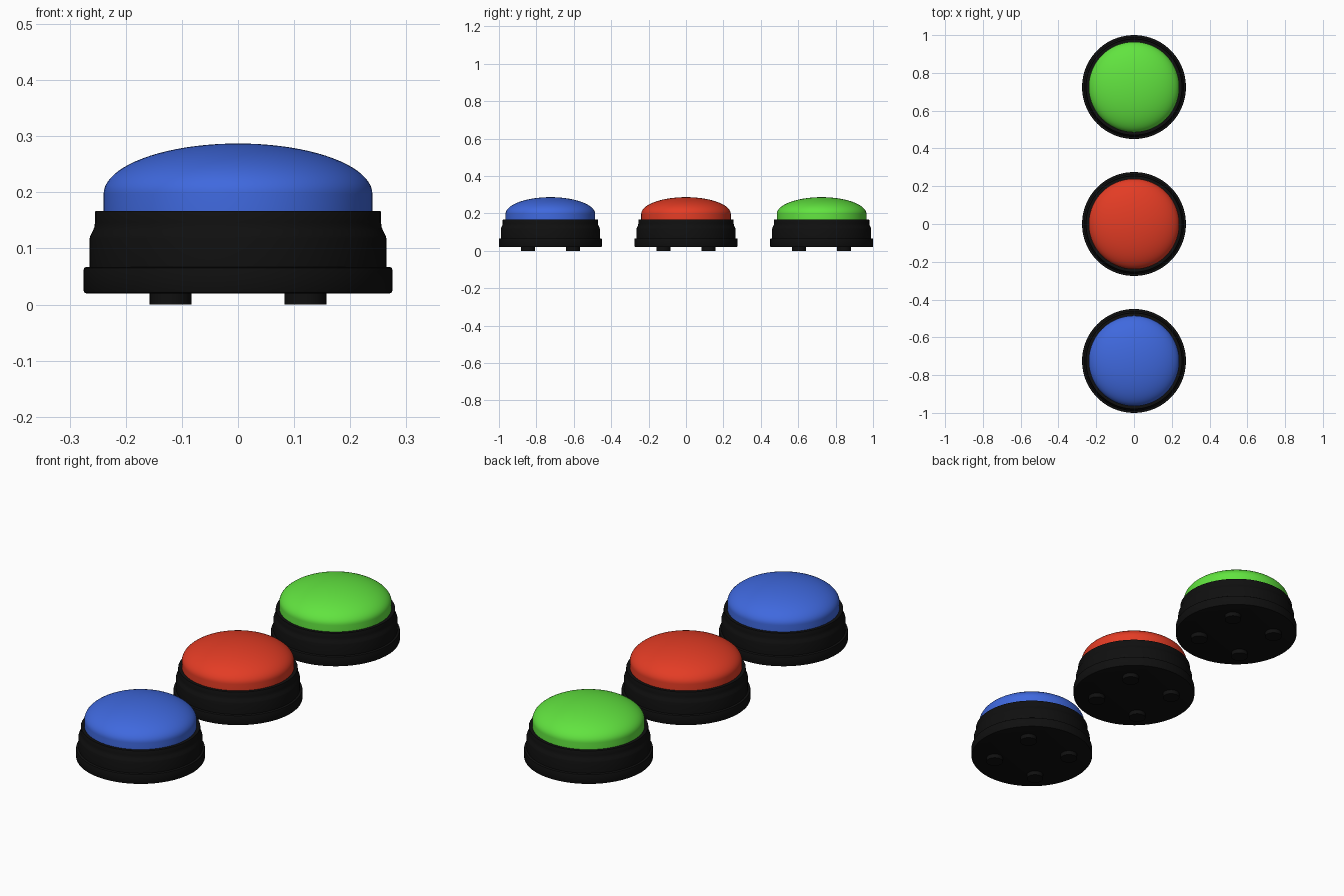
import bpy, bmesh, math
from mathutils import Matrix

if "Cube" in bpy.data.objects:
    bpy.data.objects.remove(bpy.data.objects["Cube"])

SEG = 96


def material(name, rgb):
    m = bpy.data.materials.new(name)
    m.diffuse_color = (*rgb, 1)
    m.use_nodes = True
    m.node_tree.nodes["Principled BSDF"].inputs["Base Color"].default_value = m.diffuse_color
    return m


def finish(name, bm, loc, mat, angle=35):
    bmesh.ops.recalc_face_normals(bm, faces=bm.faces)
    me = bpy.data.meshes.new(name)
    bm.to_mesh(me)
    bm.free()
    me.materials.append(mat)
    ob = bpy.data.objects.new(name, me)
    ob.location = loc
    bpy.context.collection.objects.link(ob)
    bpy.ops.object.select_all(action='DESELECT')
    ob.select_set(True)
    bpy.context.view_layer.objects.active = ob
    bpy.ops.object.shade_smooth_by_angle(angle=math.radians(angle))
    return ob


def lathe(name, profile, loc, mat):
    # Spin an (r, z) profile that starts and ends on the axis
    bm = bmesh.new()
    vs = [bm.verts.new((r, 0, z)) for r, z in profile]
    es = [bm.edges.new(p) for p in zip(vs, vs[1:])]
    bmesh.ops.spin(bm, geom=vs + es, axis=(0, 0, 1), cent=(0, 0, 0),
                   angle=math.tau, steps=SEG, use_duplicate=False)
    bmesh.ops.remove_doubles(bm, verts=bm.verts, dist=1e-5)
    return finish(name, bm, loc, mat)


# Stepped housing: bottom flange, main wall, waist taper, upper rim
HOUSING = [(0, .02), (.271, .02), (.2735, .021), (.275, .024), (.275, .062),
           (.274, .065), (.271, .067), (.2645, .067), (.2645, .118),
           (.263, .123), (.258, .133), (.256, .138), (.255, .146),
           (.255, .165), (.254, .167), (0, .167)]

# Push cap: short vertical wall below an elliptical dome
CAP = [(0, .155), (.2395, .155)] + [
    (.2395 * math.cos(a), .197 + .09 * math.sin(a))
    for a in (i * math.pi / 40 for i in range(20))] + [(0, .287)]

black = material("black_plastic", (.005, .005, .005))
buttons = [("blue", -.725, (.05, .14, .73)),
           ("red", 0, (.77, .045, .018)),
           ("green", .725, (.12, .77, .05))]

for color, y, rgb in buttons:
    loc = (0, y, 0)
    lathe(color + "_button_housing", HOUSING, loc, black)
    lathe(color + "_button_cap", CAP, loc, material(color + "_plastic", rgb))
    # Four round rubber feet
    bm = bmesh.new()
    for sx in (-1, 1):
        for sy in (-1, 1):
            bmesh.ops.create_cone(
                bm, cap_ends=True, segments=32, radius1=.0375, radius2=.0375,
                depth=.022, matrix=Matrix.Translation((sx * .12, sy * .12, .011)))
    finish(color + "_button_feet", bm, loc, black)
